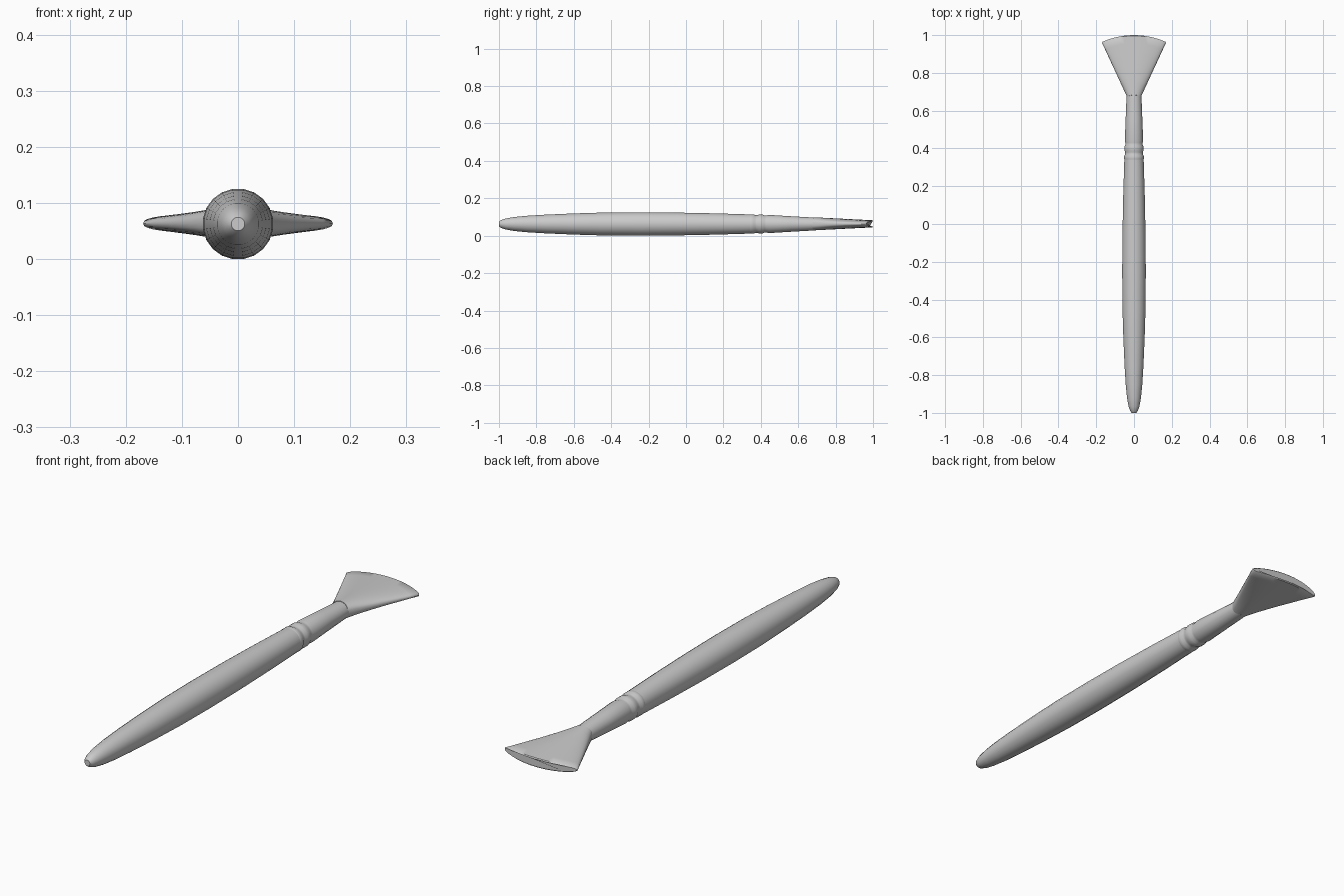
import bpy, bmesh, math

cube = bpy.data.objects.get("Cube")
if cube:
    bpy.data.objects.remove(cube)

grey = bpy.data.materials.new("light_grey")
grey.use_nodes = True
grey.diffuse_color = (0.6, 0.6, 0.6, 1)
grey.node_tree.nodes["Principled BSDF"].inputs["Base Color"].default_value = (0.6, 0.6, 0.6, 1)

MID = 0.0625   # height of the long axis


def loft(name, rings):
    """Skin a list of equal-length point rings and cap both ends."""
    bm = bmesh.new()
    loops = [[bm.verts.new(p) for p in ring] for ring in rings]
    n = len(loops[0])
    for a, b in zip(loops, loops[1:]):
        for i in range(n):
            j = (i + 1) % n
            bm.faces.new((a[i], a[j], b[j], b[i]))
    bm.faces.new(loops[0])
    bm.faces.new(loops[-1])
    bmesh.ops.recalc_face_normals(bm, faces=bm.faces)
    mesh = bpy.data.meshes.new(name)
    bm.to_mesh(mesh)
    bm.free()
    mesh.materials.append(grey)
    obj = bpy.data.objects.new(name, mesh)
    bpy.context.collection.objects.link(obj)
    bpy.ops.object.select_all(action='DESELECT')
    bpy.context.view_layer.objects.active = obj
    obj.select_set(True)
    bpy.ops.object.shade_smooth_by_angle(angle=math.radians(40))
    return obj


def oval(y, rx, rz, sides=20):
    """Upright oval ring around the long axis, flat side on top."""
    k = 1 / math.cos(math.pi / sides)
    angles = [math.tau * (i + 0.5) / sides for i in range(sides)]
    return [(rx * k * math.cos(t), y, MID + rz * k * math.sin(t)) for t in angles]


# Wooden handle, from the blunt tip to the metal collar
handle = [(-1, .012), (-.99, .02), (-.965, .029), (-.92, .037), (-.85, .044),
          (-.75, .05), (-.6, .0565), (-.45, .061), (-.25, .0625), (-.05, .061),
          (.15, .057), (.35, .051)]
loft("handle", [oval(y, r, r) for y, r in handle])

# Metal ferrule with two crimped grooves, flattened towards the bristles
ferrule = [(.34, .0505, .0505), (.345, .052, .052), (.36, .052, .052),
           (.37, .047, .047), (.38, .047, .047), (.39, .0505, .0505),
           (.41, .0505, .0505), (.42, .046, .046), (.43, .046, .046),
           (.445, .0485, .0485), (.56, .044, .0415), (.69, .039, .034)]
loft("ferrule", [oval(*row) for row in ferrule])

# Bristle fan: lens-shaped sections on arcs around a common apex
APEX, SPREAD, SIDES = 0.593, math.radians(24.8), 40


def fan_ring(radius, half_height, squeeze=1.0):
    ring = []
    for i in range(SIDES):
        t = math.tau * i / SIDES
        turn = SPREAD * squeeze * math.cos(t)
        lift = math.copysign(abs(math.sin(t)) ** 0.75, math.sin(t))
        ring.append((radius * math.sin(turn), APEX + radius * math.cos(turn),
                     MID + 0.001 + half_height * lift))
    return ring


start, end = 0.09, 0.403
rings = []
for i in range(9):
    f = i / 8
    rings.append(fan_ring(start + (end - start) * f, 0.035 - 0.016 * f))
rings.append(fan_ring(0.407, 0.015, 0.975))
loft("bristle_fan", rings)
